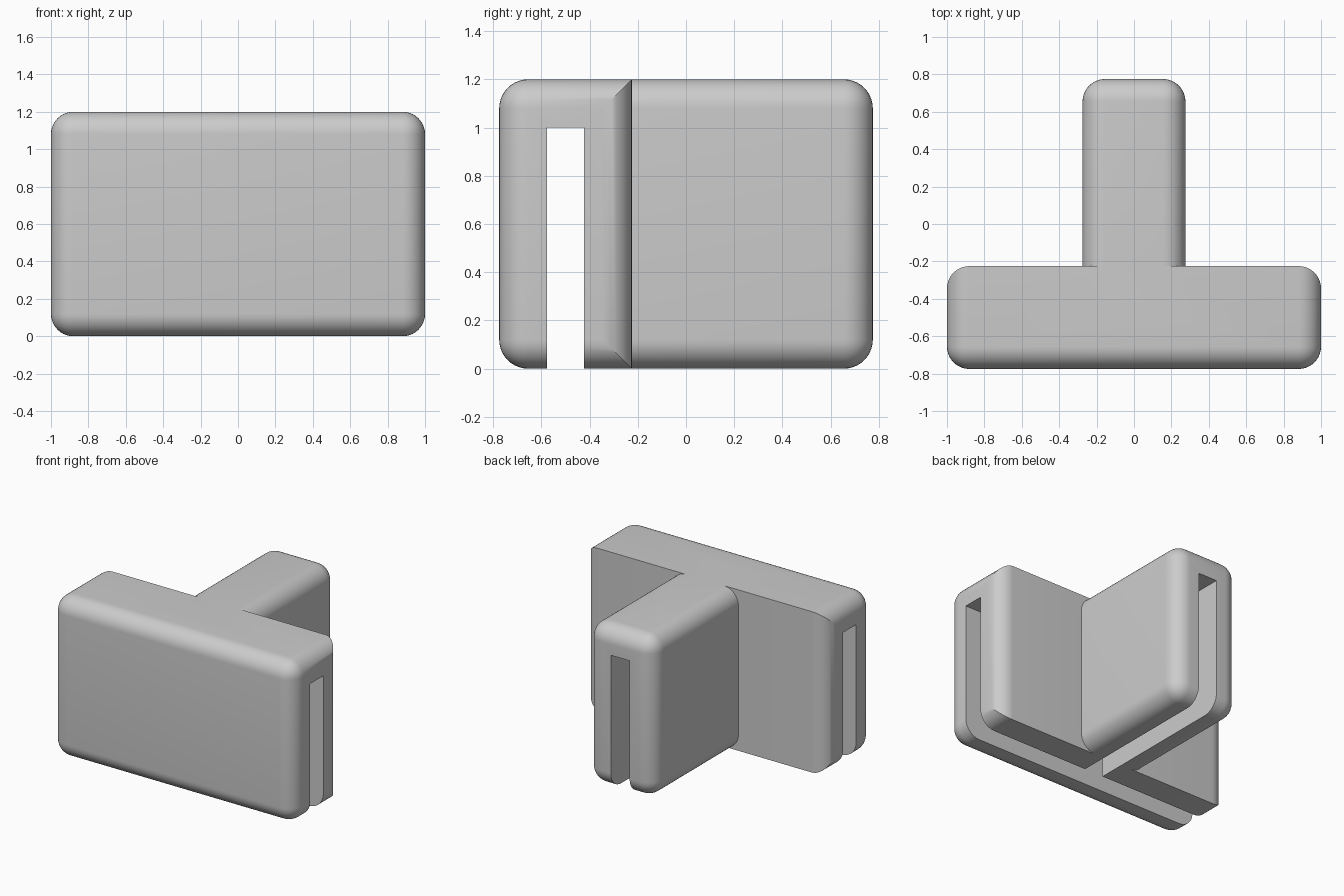
import bpy
import bmesh
from math import radians

cube = bpy.data.objects.get("Cube")
if cube:
    bpy.data.objects.remove(cube, do_unlink=True)

HEIGHT, HALF, DEPTH = 1.2, 0.275, 0.775   # overall height, half arm width, half depth
RADIUS, SEGMENTS = 0.12, 10
SLOT, SLOT_TOP = 0.0775, 1.0              # half slot width, slot ceiling
BAR_Y = -DEPTH + HALF                     # centre line of the crossbar

grey = bpy.data.materials.new("light_grey")
grey.use_nodes = True
colour = (0.6, 0.6, 0.6, 1)
grey.diffuse_color = colour
grey.node_tree.nodes["Principled BSDF"].inputs["Base Color"].default_value = colour


def box(name, low, high, rounded=None):
    """Box between two corners; edges whose midpoint passes the rule are rounded."""
    bm = bmesh.new()
    bmesh.ops.create_cube(bm, size=1)
    for v in bm.verts:
        v.co = [lo if c < 0 else hi for c, lo, hi in zip(v.co, low, high)]
    if rounded:
        edges = [e for e in bm.edges if rounded((e.verts[0].co + e.verts[1].co) / 2)]
        bmesh.ops.bevel(bm, geom=edges, offset=RADIUS, segments=SEGMENTS,
                        profile=0.5, affect='EDGES', clamp_overlap=True)
    mesh = bpy.data.meshes.new(name)
    bm.to_mesh(mesh)
    bm.free()
    mesh.materials.append(grey)
    obj = bpy.data.objects.new(name, mesh)
    bpy.context.collection.objects.link(obj)
    return obj


def combine(target, other, operation):
    """Apply a boolean and discard the helper object."""
    bpy.context.view_layer.objects.active = target
    mod = target.modifiers.new(operation.lower(), 'BOOLEAN')
    mod.operation, mod.solver, mod.object = operation, 'EXACT', other
    bpy.ops.object.modifier_apply(modifier=mod.name)
    bpy.data.objects.remove(other, do_unlink=True)


# Crossbar: rounded except its long back edges, which stay crisp
back = BAR_Y + HALF
body = box("tee_connector", (-1, -DEPTH, 0), (1, back, HEIGHT),
           lambda m: not (abs(m.x) < 0.1 and m.y > back - 0.01))

# Stem: rounded on its long edges and its free end
stem = box("stem", (-HALF, BAR_Y, 0), (HALF, DEPTH, HEIGHT),
           lambda m: m.y > BAR_Y + 0.01)
combine(body, stem, 'UNION')

# Panel slots, open at the bottom and at all three ends
bar_slot = box("bar_slot", (-1.2, BAR_Y - SLOT, -0.2), (1.2, BAR_Y + SLOT, SLOT_TOP))
stem_slot = box("stem_slot", (-SLOT, BAR_Y, -0.2), (SLOT, 1, SLOT_TOP))
combine(bar_slot, stem_slot, 'UNION')
combine(body, bar_slot, 'DIFFERENCE')

# Smooth fillets with sharp slot and joint edges
bpy.ops.object.select_all(action='DESELECT')
body.select_set(True)
bpy.context.view_layer.objects.active = body
bpy.ops.object.shade_smooth_by_angle(angle=radians(30))
